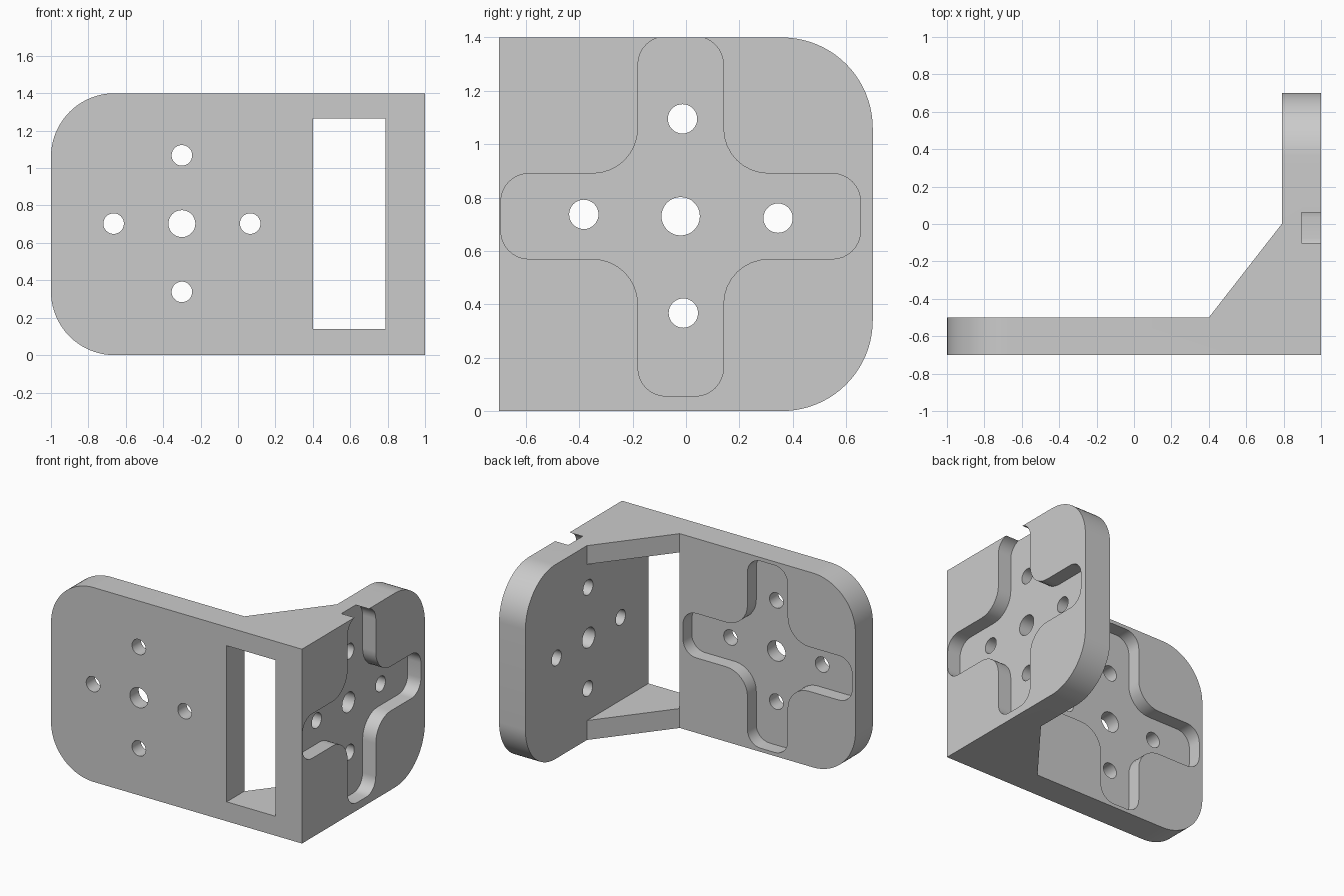
import bpy, bmesh, math
from mathutils import Vector

cube = bpy.data.objects.get("Cube")
if cube:
    bpy.data.objects.remove(cube, do_unlink=True)

HEIGHT = 1.4
FRONT_Y, BACK_Y = -0.7, 0.7

grey = bpy.data.materials.new("light grey")
grey.use_nodes = True
grey.diffuse_color = (0.6, 0.6, 0.6, 1)
grey.node_tree.nodes["Principled BSDF"].inputs["Base Color"].default_value = (0.6, 0.6, 0.6, 1)


def prism(name, outline, start, depth, place, round_edges=None):
    """Extrude a 2D outline; place(u, v, w) turns it into x, y, z."""
    bm = bmesh.new()
    lower = [bm.verts.new(place(u, v, start)) for u, v in outline]
    face = bm.faces.new(lower)
    result = bmesh.ops.extrude_face_region(bm, geom=[face])
    shift = Vector(place(0, 0, depth)) - Vector(place(0, 0, 0))
    for item in result["geom"]:
        if isinstance(item, bmesh.types.BMVert):
            item.co += shift
    if round_edges:
        edges = [e for e in bm.edges if round_edges(*(v.co for v in e.verts))]
        bmesh.ops.bevel(bm, geom=edges, offset=0.34, segments=20,
                        profile=0.5, affect='EDGES')
    bmesh.ops.recalc_face_normals(bm, faces=bm.faces)
    mesh = bpy.data.meshes.new(name)
    bm.to_mesh(mesh)
    bm.free()
    mesh.materials.append(grey)
    obj = bpy.data.objects.new(name, mesh)
    bpy.context.collection.objects.link(obj)
    return obj


def on_front(u, v, w):
    return (u, w, v)


def on_side(u, v, w):
    return (w, u, v)


def upright(u, v, w):
    return (u, v, w)


def arc(cx, cy, r, start, end, steps=8):
    angles = [math.radians(start + (end - start) * i / steps) for i in range(steps + 1)]
    return [(cx + r * math.cos(a), cy + r * math.sin(a)) for a in angles]


def circle(cx, cy, r):
    return arc(cx, cy, r, 0, 360, 32)[:-1]


def cross(cx, cy, reach=0.674, half=0.16, tip=0.105, fillet=0.17):
    # One arm with rounded tip, then the fillet to the next arm
    arm = arc(reach - tip, tip - half, tip, -90, 0)
    arm += arc(reach - tip, half - tip, tip, 0, 90)
    arm += arc(half + fillet, half + fillet, fillet, 270, 180)
    points = []
    for quarter in range(4):
        c, s = [(1, 0), (0, 1), (-1, 0), (0, -1)][quarter]
        points += [(cx + c * x - s * y, cy + s * x + c * y) for x, y in arm]
    return points


def corner_edge(a, b):
    left_end = a.x < -0.99 and b.x < -0.99 and abs(a.y - b.y) > 0.1
    back_end = a.y > 0.69 and b.y > 0.69 and abs(a.x - b.x) > 0.1
    return left_end or back_end


# Angled plate with sloping web and rounded free corners
plan = [(-1, FRONT_Y), (1, FRONT_Y), (1, BACK_Y), (0.79, BACK_Y),
        (0.79, 0), (0.4, -0.5), (-1, -0.5)]
bracket = prism("angle_bracket", plan, 0, HEIGHT, upright, corner_edge)

# Window through the front plate and the web
window = [(0.4, 0.14), (0.789, 0.14), (0.789, 1.265), (0.4, 1.265)]
cutters = [prism("window_cutter", window, -0.9, 1.0, on_front)]

# Cross shaped pockets: back of front plate, outside of side plate
cutters.append(prism("front_pocket_cutter", cross(-0.3, 0.7), -0.6, 0.3, on_front))
cutters.append(prism("side_pocket_cutter", cross(-0.02, 0.73), 0.895, 0.3, on_side))

# Bolt holes around a larger centre hole
front_holes = [(-0.3, 0.703, 0.072)]
front_holes += [(-0.3 + dx, 0.703 + dz, 0.055)
                for dx, dz in ((0.365, 0), (-0.365, 0), (0, 0.365), (0, -0.365))]
side_holes = [(-0.02, 0.73, 0.072), (-0.013, 1.095, 0.055), (-0.01, 0.367, 0.055),
              (-0.383, 0.737, 0.055), (0.345, 0.723, 0.055)]
for u, v, r in front_holes:
    cutters.append(prism("front_hole_cutter", circle(u, v, r), -0.8, 0.4, on_front))
for u, v, r in side_holes:
    cutters.append(prism("side_hole_cutter", circle(u, v, r), 0.7, 0.4, on_side))

bpy.ops.object.select_all(action='DESELECT')
bpy.context.view_layer.objects.active = bracket
bracket.select_set(True)
for cutter in cutters:
    cutter.hide_render = True
    mod = bracket.modifiers.new("cut", 'BOOLEAN')
    mod.operation = 'DIFFERENCE'
    mod.solver = 'EXACT'
    mod.object = cutter
    bpy.ops.object.modifier_apply(modifier=mod.name)
    bpy.data.objects.remove(cutter, do_unlink=True)

bpy.ops.object.shade_smooth_by_angle(angle=math.radians(30))
